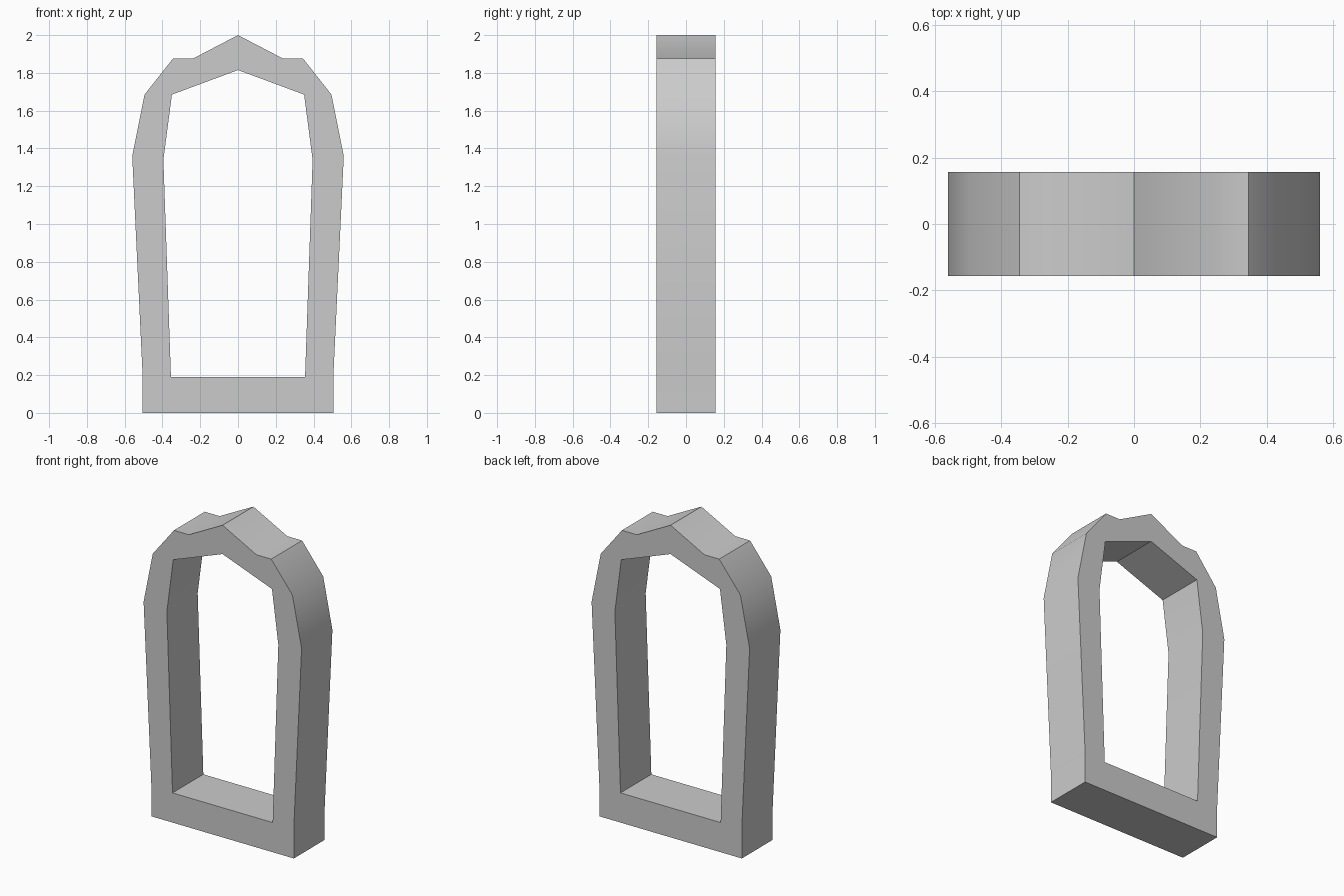
import bpy, bmesh, math

if "Cube" in bpy.data.objects:
    bpy.data.objects.remove(bpy.data.objects["Cube"])

DEPTH = 0.312

# Right half of each outline (x, z), bottom to top
outer = [(0.505, 0), (0.505, 0.2), (0.56, 1.36), (0.495, 1.685),
         (0.345, 1.875), (0.24, 1.875), (0, 2)]
inner = [(0.355, 0.19), (0.395, 1.34), (0.35, 1.685), (0, 1.815)]


def add_loop(bm, half):
    """Mirror a half outline into a closed loop of edges."""
    pts = half + [(-x, z) for x, z in reversed(half[:-1])]
    vs = [bm.verts.new((x, 0, z)) for x, z in pts]
    return [bm.edges.new((v, vs[(i + 1) % len(vs)])) for i, v in enumerate(vs)]


# Flat frame face with its opening
bm = bmesh.new()
edges = add_loop(bm, outer) + add_loop(bm, inner)
bmesh.ops.triangle_fill(bm, edges=edges, use_beauty=True, normal=(0, -1, 0))
bmesh.ops.recalc_face_normals(bm, faces=bm.faces[:])
mesh = bpy.data.meshes.new("window_frame")
bm.to_mesh(mesh)
bm.free()
frame = bpy.data.objects.new("window_frame", mesh)
bpy.context.collection.objects.link(frame)
bpy.context.view_layer.objects.active = frame
frame.select_set(True)

# Thickness, centred on y = 0
solid = frame.modifiers.new("thickness", 'SOLIDIFY')
solid.thickness = DEPTH
solid.offset = 0
bpy.ops.object.modifier_apply(modifier=solid.name)

# Soft shading along the shoulders, sharp corners elsewhere
bpy.ops.object.shade_smooth_by_angle(angle=math.radians(30))
